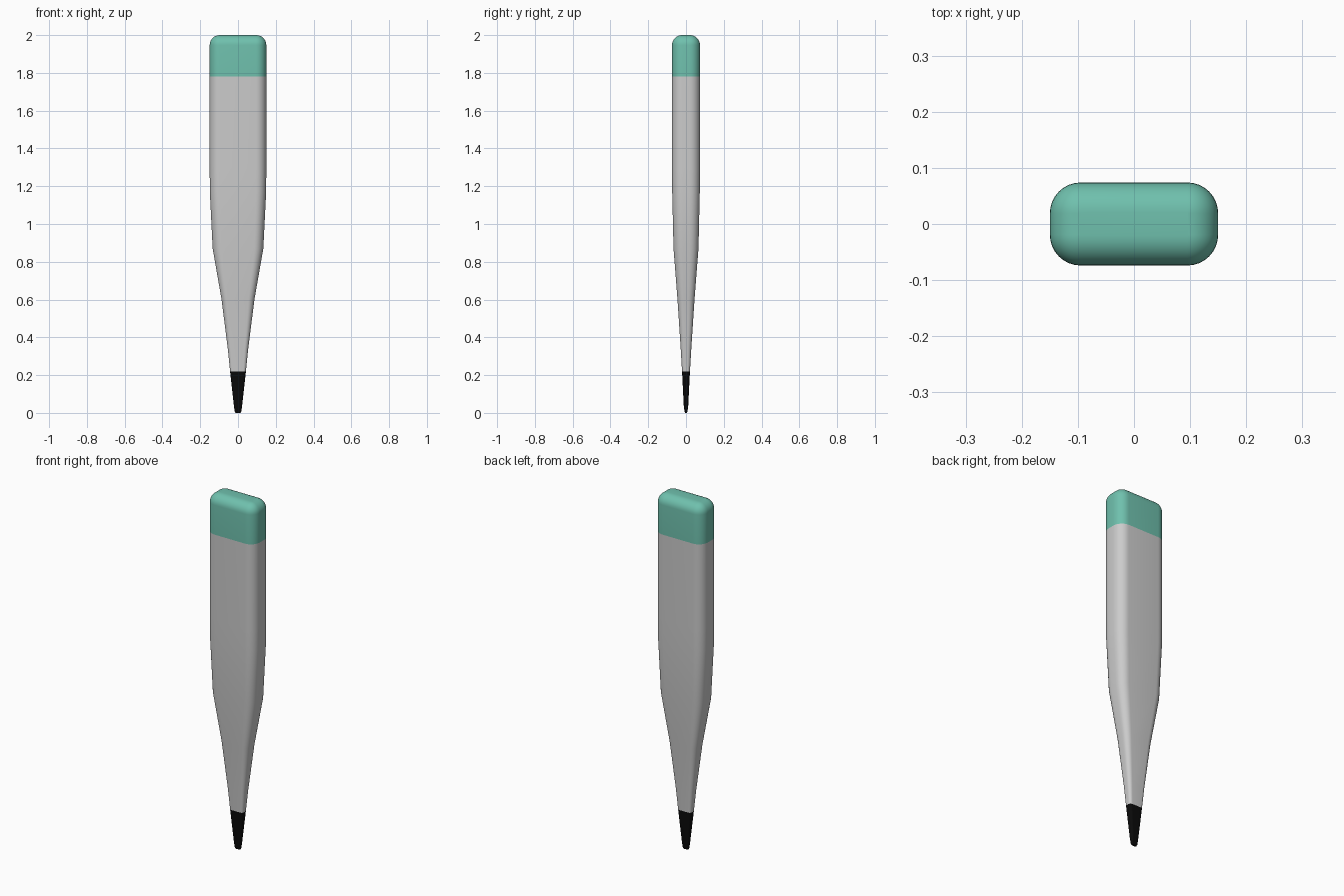
import bpy, bmesh, math

if "Cube" in bpy.data.objects:
    bpy.data.objects.remove(bpy.data.objects["Cube"])


def ring(bm, z, hx, hy, r, n=8):
    """Rounded rectangle cross-section at height z."""
    verts = []
    for k, (sx, sy) in enumerate([(1, 1), (-1, 1), (-1, -1), (1, -1)]):
        for i in range(n + 1):
            a = math.pi / 2 * (k + i / n)
            verts.append(bm.verts.new((sx * (hx - r) + r * math.cos(a),
                                       sy * (hy - r) + r * math.sin(a), z)))
    return verts


def loft(name, sections, color=None, cap_bottom=False, cap_top=False):
    bm = bmesh.new()
    rings = [ring(bm, *s) for s in sections]
    for a, b in zip(rings, rings[1:]):
        for i in range(len(a)):
            j = (i + 1) % len(a)
            bm.faces.new((a[i], a[j], b[j], b[i]))
    if cap_bottom:
        bm.faces.new(rings[0][::-1])
    if cap_top:
        bm.faces.new(rings[-1])
    mesh = bpy.data.meshes.new(name)
    bm.to_mesh(mesh)
    bm.free()
    ob = bpy.data.objects.new(name, mesh)
    bpy.context.collection.objects.link(ob)
    if color:
        mat = bpy.data.materials.new(name + "_colour")
        mat.diffuse_color = color
        mat.use_nodes = True
        mat.node_tree.nodes["Principled BSDF"].inputs["Base Color"].default_value = mat.diffuse_color
        mesh.materials.append(mat)
    bpy.ops.object.select_all(action='DESELECT')
    ob.select_set(True)
    bpy.context.view_layer.objects.active = ob
    bpy.ops.object.shade_smooth_by_angle(angle=math.radians(40))
    return ob


HX, HY, R = 0.15, 0.074, 0.055

# Dark pointed tip
loft("tip", [(0, 0.014, 0.005, 0.004), (0.008, 0.018, 0.008, 0.006),
             (0.04, 0.022, 0.012, 0.009), (0.22, 0.042, 0.021, 0.015)],
     (0.003, 0.003, 0.003, 1), cap_bottom=True)

# Grey tapering body
loft("body", [(0.22, 0.042, 0.021, 0.015), (0.34, 0.054, 0.028, 0.02),
              (0.6, 0.087, 0.045, 0.033), (0.87, 0.134, 0.066, 0.048),
              (1.17, 0.149, 0.073, 0.054), (1.3, HX, HY, R), (1.78, HX, HY, R)])

# Green end cap with rounded top edge
edge = 0.053
sections = [(1.78, HX, HY, R)]
for i in range(9):
    a = math.pi / 2 * i / 8
    d = edge * (1 - math.cos(a))
    sections.append((2 - edge + edge * math.sin(a), HX - d, HY - d, R - d))
loft("end_cap", sections, (0.16, 0.53, 0.42, 1), cap_top=True)
